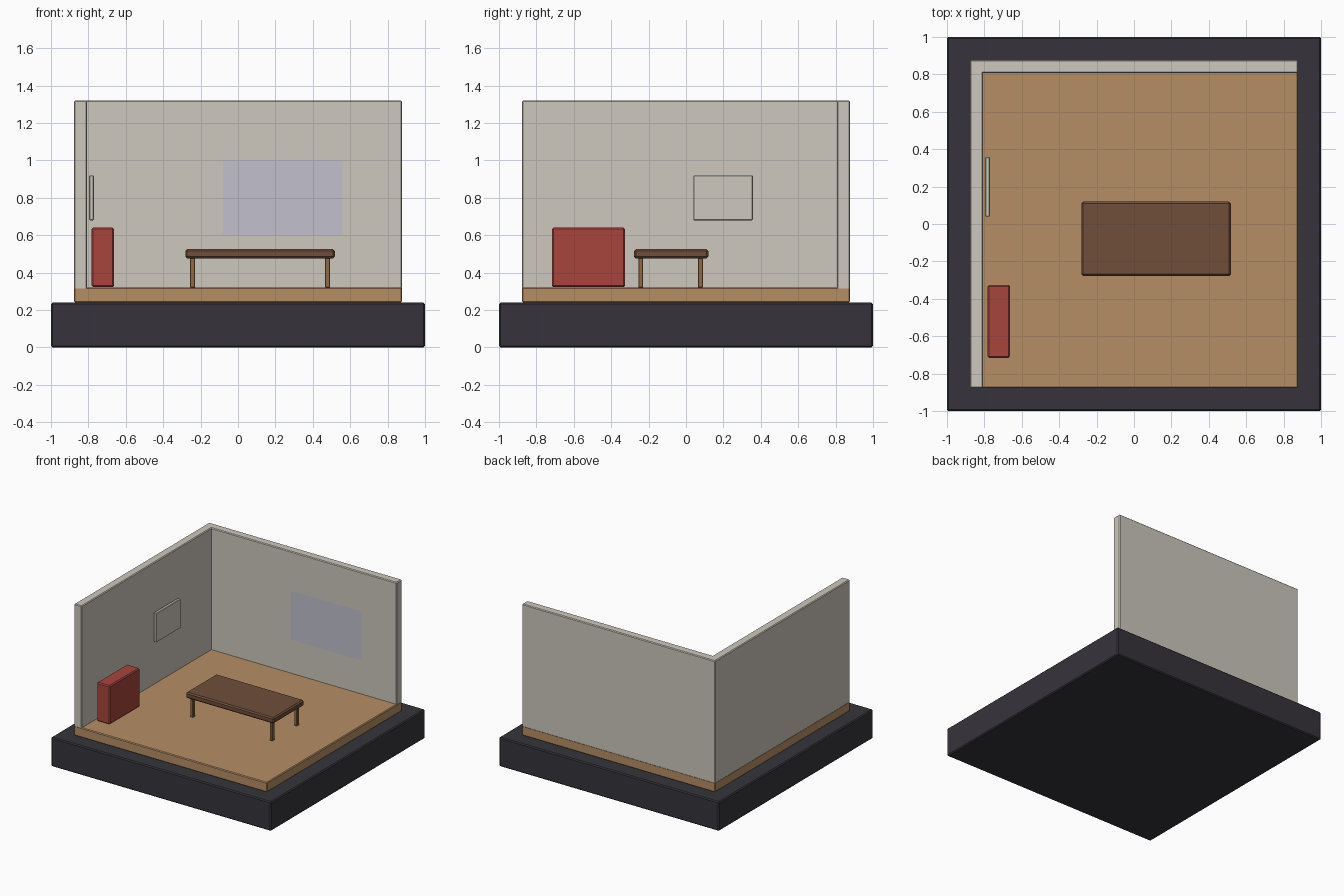
import bpy, bmesh

if "Cube" in bpy.data.objects:
    bpy.data.objects.remove(bpy.data.objects["Cube"])


def mat(name, r, g, b):
    lin = [((c / 255 + 0.055) / 1.055) ** 2.4 for c in (r, g, b)]
    m = bpy.data.materials.new(name)
    m.diffuse_color = (*lin, 1)
    m.use_nodes = True
    m.node_tree.nodes["Principled BSDF"].inputs["Base Color"].default_value = m.diffuse_color
    return m


WALL = mat("warm white", 205, 200, 190)
FLOOR = mat("light wood", 182, 141, 101)
BASE = mat("charcoal", 54, 52, 59)
RED = mat("brick red", 168, 69, 60)
TOP = mat("dark wood", 112, 78, 58)
LEG = mat("mid wood", 142, 106, 70)
PANE = mat("pale blue grey", 193, 192, 206)


def box(name, x, y, z, material, bevel=0.006):
    """Bevelled box from (min, max) ranges."""
    bm = bmesh.new()
    bmesh.ops.create_cube(bm, size=1)
    for v in bm.verts:
        v.co = [r[0] if c < 0 else r[1] for c, r in zip(v.co, (x, y, z))]
    bmesh.ops.bevel(bm, geom=bm.edges[:], offset=bevel, segments=1,
                    affect='EDGES', profile=0.5)
    return finish(name, bm, material)


def finish(name, bm, material):
    me = bpy.data.meshes.new(name)
    bm.to_mesh(me)
    bm.free()
    me.materials.append(material)
    ob = bpy.data.objects.new(name, me)
    bpy.context.collection.objects.link(ob)
    return ob


# Plinth, floor and the two walls
box("plinth", (-1, 1), (-1, 1), (0, 0.24), BASE, 0.008)
box("floor", (-0.877, 0.877), (-0.877, 0.877), (0.24, 0.32), FLOOR)
box("back_wall", (-0.877, 0.877), (0.807, 0.877), (0.31, 1.32), WALL)
box("left_wall", (-0.877, -0.807), (-0.877, 0.877), (0.31, 1.32), WALL)

# Window pane on the back wall: one flat face looking forward
bm = bmesh.new()
corners = [(-0.08, 0.6), (0.56, 0.6), (0.56, 1.0), (-0.08, 1.0)]
bm.faces.new([bm.verts.new((x, 0.801, z)) for x, z in corners])
finish("window_pane", bm, PANE)

# Picture panel and red cabinet by the left wall
box("wall_panel", (-0.796, -0.77), (0.04, 0.357), (0.68, 0.92), WALL, 0.004)
box("cabinet", (-0.782, -0.664), (-0.717, -0.325), (0.322, 0.64), RED, 0.008)

# Table
box("table_top", (-0.282, 0.518), (-0.278, 0.12), (0.476, 0.525), TOP, 0.01)
for i, x in enumerate((-0.243, 0.479)):
    for j, y in enumerate((-0.242, 0.077)):
        box(f"table_leg_{i}{j}", (x - 0.013, x + 0.013),
            (y - 0.013, y + 0.013), (0.32, 0.48), LEG, 0.003)
